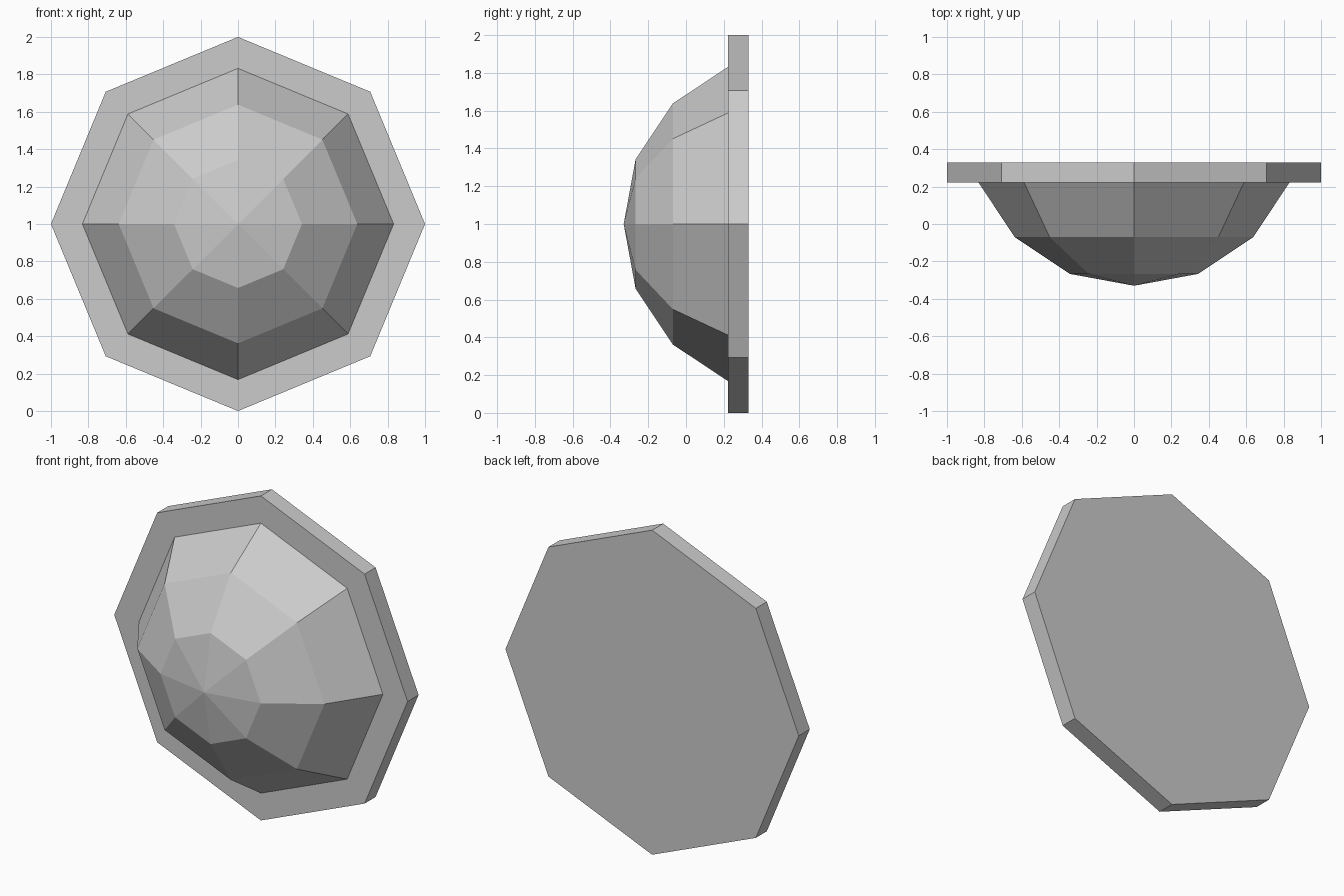
import bpy
import bmesh
from math import cos, sin, tau

cube = bpy.data.objects.get("Cube")
if cube:
    bpy.data.objects.remove(cube, do_unlink=True)

SIDES = 8

grey = bpy.data.materials.new("light grey")
grey.use_nodes = True
colour = (0.6, 0.6, 0.6, 1)
grey.diffuse_color = colour
grey.node_tree.nodes["Principled BSDF"].inputs["Base Color"].default_value = colour


def lathe(name, profile, tip=None):
    """Stack octagonal rings (radius, y) along the y axis, ending in a cap or a point."""
    bm = bmesh.new()
    rings = [[bm.verts.new((r * cos(tau * i / SIDES), y, 1 + r * sin(tau * i / SIDES)))
              for i in range(SIDES)] for r, y in profile]
    for a, b in zip(rings, rings[1:]):
        for i in range(SIDES):
            j = (i + 1) % SIDES
            bm.faces.new((a[i], a[j], b[j], b[i]))
    bm.faces.new(rings[0])
    if tip is None:
        bm.faces.new(rings[-1])
    else:
        point = bm.verts.new((0, tip, 1))
        for i in range(SIDES):
            bm.faces.new((rings[-1][i], rings[-1][(i + 1) % SIDES], point))
    bmesh.ops.recalc_face_normals(bm, faces=bm.faces)
    mesh = bpy.data.meshes.new(name)
    bm.to_mesh(mesh)
    bm.free()
    mesh.materials.append(grey)
    obj = bpy.data.objects.new(name, mesh)
    bpy.context.collection.objects.link(obj)
    return obj


# Flat octagonal plate at the back
lathe("back_plate", [(1, 0.33), (1, 0.223)])

# Faceted dome, seated slightly inside the plate
lathe("dome", [(0.832, 0.25), (0.832, 0.223), (0.638, -0.07), (0.342, -0.267)], tip=-0.33)
